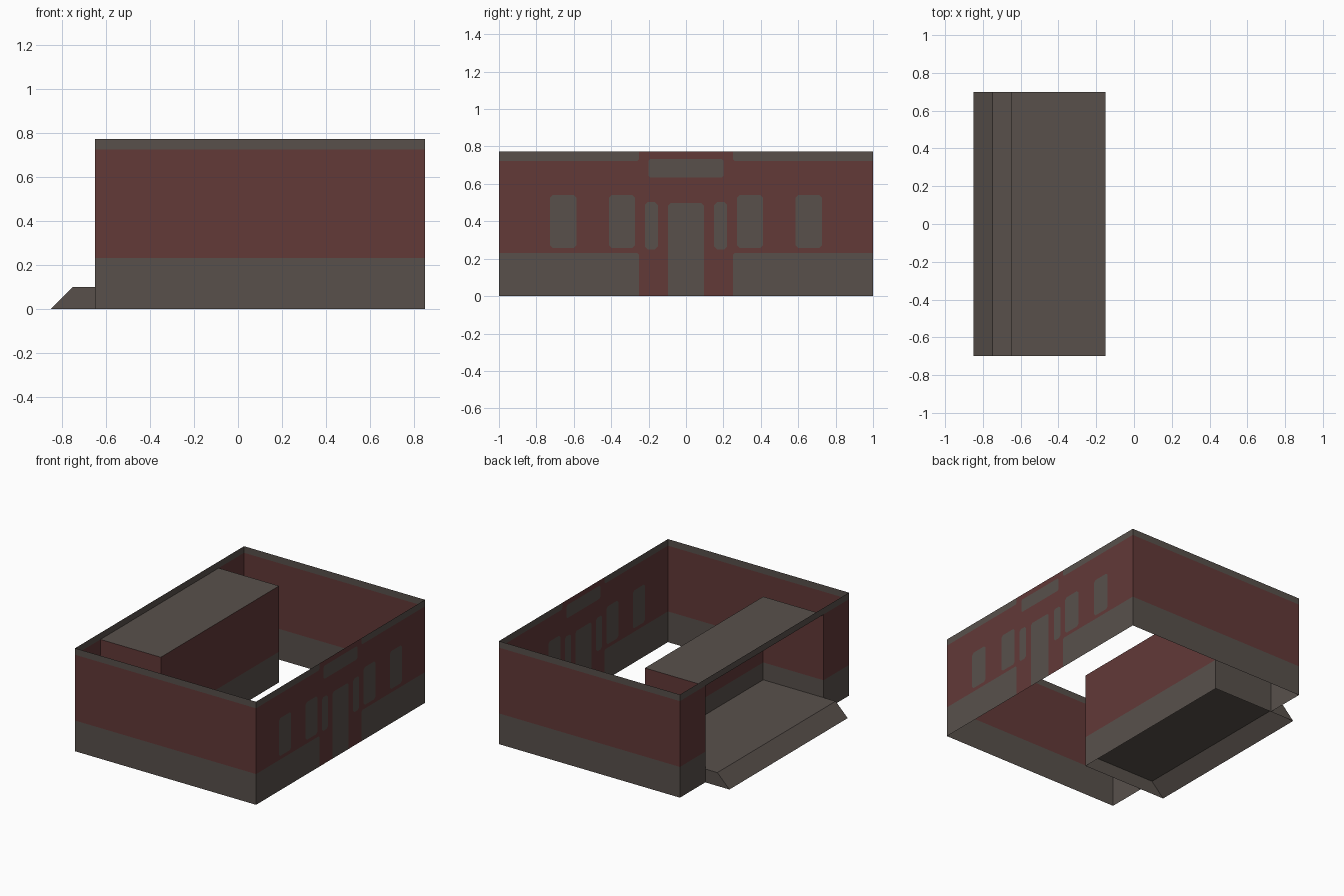
import bpy
import bmesh
from mathutils import Vector
from mathutils.geometry import delaunay_2d_cdt

if "Cube" in bpy.data.objects:
    bpy.data.objects.remove(bpy.data.objects["Cube"])

# Main dimensions
BACK, FRONT, RAMP_TOE, RAMP_TOP, BAY = -0.65, 0.85, -0.85, -0.75, -0.15
HALF, BAY_HALF = 1.0, 0.7
BASE, TRIM, TOP, FLOOR = 0.23, 0.723, 0.772, 0.1
BRICK, STONE = 0, 1


def make_material(name, color):
    mat = bpy.data.materials.new(name)
    mat.use_nodes = True
    mat.diffuse_color = color
    mat.node_tree.nodes["Principled BSDF"].inputs["Base Color"].default_value = color
    return mat


MATERIALS = [make_material("brick_red", (0.122, 0.041, 0.039, 1)),
             make_material("stone_grey", (0.098, 0.081, 0.071, 1))]


def make_object(name, faces):
    """Build an object from (corner list, material index) pairs."""
    bm = bmesh.new()
    for corners, mat in faces:
        bm.faces.new([bm.verts.new(c) for c in corners]).material_index = mat
    bmesh.ops.remove_doubles(bm, verts=bm.verts[:], dist=0.0001)
    mesh = bpy.data.meshes.new(name)
    bm.to_mesh(mesh)
    bm.free()
    for mat in MATERIALS:
        mesh.materials.append(mat)
    obj = bpy.data.objects.new(name, mesh)
    bpy.context.collection.objects.link(obj)
    return obj


def banded_wall(path, bands):
    """Upright sheets along a plan path, split into coloured height bands."""
    return [([(*a, z0), (*b, z0), (*b, z1), (*a, z1)], mat)
            for a, b in zip(path, path[1:]) for z0, z1, mat in bands]


LOWER_BANDS = [(0, BASE, STONE), (BASE, TRIM, BRICK)]
FULL_BANDS = LOWER_BANDS + [(TRIM, TOP, STONE)]

# Outer side and back walls, with a trim strip over the bay opening
for name, s in (("left_wall", 1), ("right_wall", -1)):
    path = [(FRONT, s * HALF), (BACK, s * HALF), (BACK, s * BAY_HALF)][::s]
    make_object(name, banded_wall(path, FULL_BANDS))
make_object("bay_lintel", banded_wall([(BACK, BAY_HALF), (BACK, -BAY_HALF)],
                                      [(TRIM, TOP, STONE)]))

# Recessed loading bay: walls and roof
bay_path = [(BACK, -BAY_HALF), (BAY, -BAY_HALF), (BAY, BAY_HALF), (BACK, BAY_HALF)]
make_object("bay_walls", banded_wall(bay_path, LOWER_BANDS))
make_object("bay_roof", [([(x, y, TRIM) for x, y in bay_path], STONE)])

# Bay floor, running out to a sloping ramp with closed ends
profile = [(BAY, FLOOR), (RAMP_TOP, FLOOR), (RAMP_TOE, 0)]
ramp = [([(x1, BAY_HALF, z1), (x1, -BAY_HALF, z1), (x0, -BAY_HALF, z0), (x0, BAY_HALF, z0)], STONE)
        for (x0, z0), (x1, z1) in zip(profile, profile[1:])]
end = [(BACK, 0), (BACK, FLOOR), (RAMP_TOP, FLOOR), (RAMP_TOE, 0)]
for s in (1, -1):
    ramp.append(([(x, s * BAY_HALF, z) for x, z in end[::-s]], STONE))
make_object("bay_floor_and_ramp", ramp)


def panel(y0, y1, z0, z1, cut=0.015, corners="abcd"):
    """Rectangle outline; the named corners (a = low left, counter-clockwise) are cut."""
    pts = []
    box = [(y0, z0), (y1, z0), (y1, z1), (y0, z1)]
    for i, (key, p) in enumerate(zip("abcd", box)):
        p = Vector(p)
        if key in corners:
            for q in (box[i - 1], box[(i + 1) % 4]):
                pts.append(p + (Vector(q) - p).normalized() * cut)
        else:
            pts.append(p)
    return pts


def mirrored(outline):
    return [Vector((-p.x, p.y)) for p in reversed(outline)]


# Front facade: stone panels cut into one brick sheet
one_side = [
    panel(0.25, HALF, 0, BASE, 0.01, "d"),       # base course
    panel(0.25, HALF, TRIM, TOP, 0.01, "a"),     # top trim
    panel(0.585, 0.728, 0.257, 0.54),            # outer window
    panel(0.273, 0.413, 0.257, 0.54),            # inner window
    panel(0.15, 0.22, 0.25, 0.502),              # door sidelight
]
outlines = [panel(-HALF, HALF, 0, TOP, corners="")]
outlines += one_side + [mirrored(o) for o in one_side]
outlines.append(panel(-0.095, 0.095, 0, 0.498, corners="cd"))   # door
outlines.append(panel(-0.2, 0.2, 0.634, 0.733, 0.01))           # blank sign board

points, loops = [], []
for outline in outlines:
    loops.append(list(range(len(points), len(points) + len(outline))))
    points += outline
verts, _, tris, _, _, sources = delaunay_2d_cdt(points, [], loops, 1, 0.00001)
facade = [([(FRONT, verts[i].x, verts[i].y) for i in tri], STONE if max(src) > 0 else BRICK)
          for tri, src in zip(tris, sources)]
make_object("front_facade", facade)
